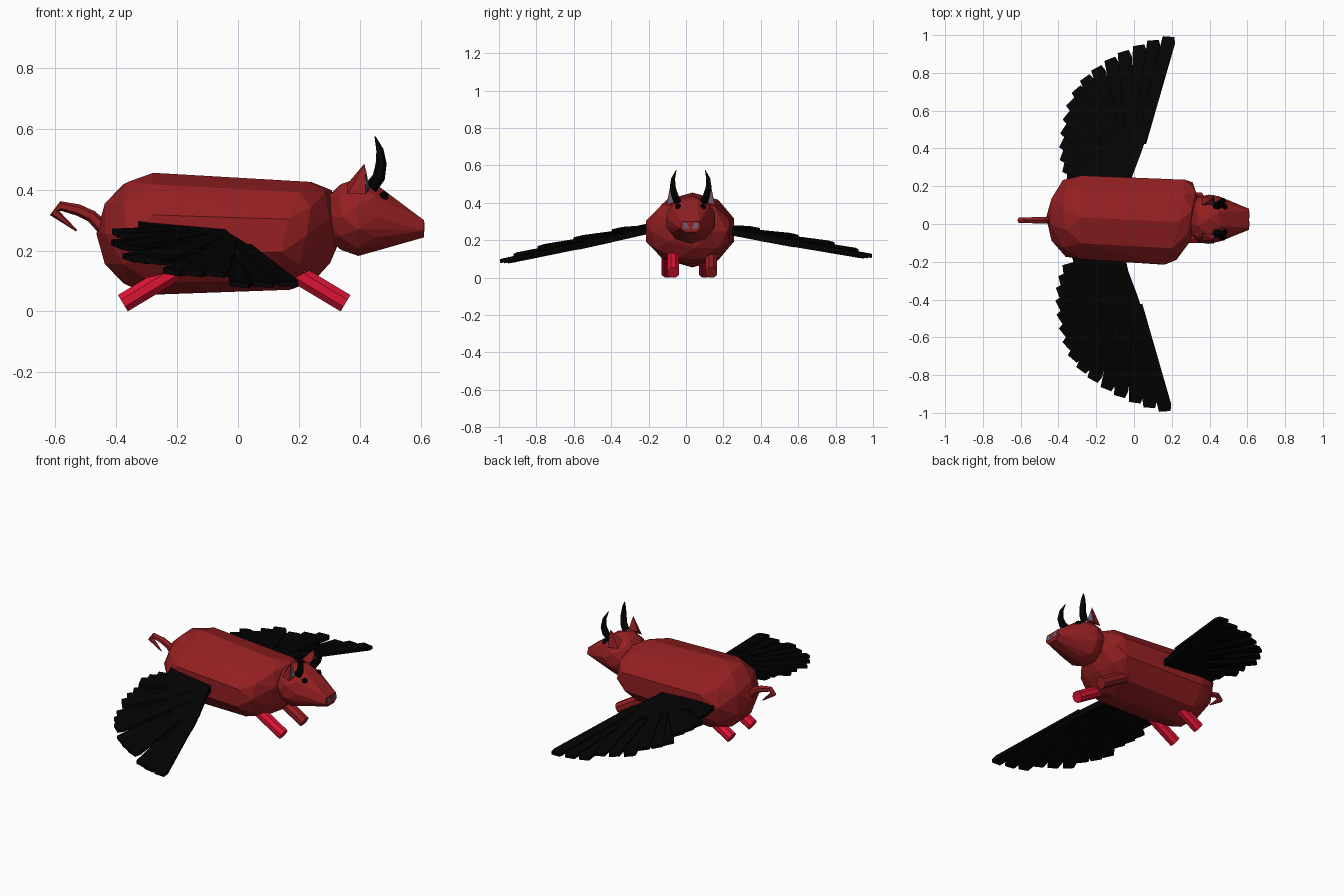
import bpy, bmesh, math
from mathutils import Vector
from mathutils.bvhtree import BVHTree

if "Cube" in bpy.data.objects:
    bpy.data.objects.remove(bpy.data.objects["Cube"])


def material(name, rgb):
    m = bpy.data.materials.new(name)
    m.diffuse_color = (*rgb, 1)
    m.use_nodes = True
    m.node_tree.nodes["Principled BSDF"].inputs["Base Color"].default_value = m.diffuse_color
    return m


RED = material("brown red", (0.3, 0.014, 0.016))
CRIMSON = material("crimson", (0.716, 0.007, 0.035))
BLACK = material("black", (0.001, 0.001, 0.001))
GREY = material("slate grey", (0.14, 0.13, 0.18))


def finish(bm, name, mat):
    bmesh.ops.recalc_face_normals(bm, faces=bm.faces)
    me = bpy.data.meshes.new(name)
    bm.to_mesh(me)
    bm.free()
    me.materials.append(mat)
    ob = bpy.data.objects.new(name, me)
    bpy.context.collection.objects.link(ob)
    return ob


def ball_points():
    """Unit icosphere vertices with the pole turned along x."""
    bm = bmesh.new()
    bmesh.ops.create_icosphere(bm, subdivisions=2, radius=1)
    pts = [Vector((v.co.z, v.co.x, v.co.y)) for v in bm.verts]
    bm.free()
    return pts


def hull(name, pts, mat):
    bm = bmesh.new()
    for p in pts:
        bm.verts.new(p)
    bmesh.ops.convex_hull(bm, input=bm.verts)
    bmesh.ops.delete(bm, geom=[v for v in bm.verts if not v.link_faces], context='VERTS')
    return finish(bm, name, mat)


def tube(name, path, radii, mat, sides=8):
    """Faceted tube along a path lying roughly in the xz plane."""
    bm = bmesh.new()
    path = [Vector(p) for p in path]
    side = Vector((0, 1, 0))
    rings = []
    for i, p in enumerate(path):
        d = path[min(i + 1, len(path) - 1)] - path[max(i - 1, 0)]
        up = d.cross(side).normalized()
        rings.append([bm.verts.new(p + radii[i] * (side * math.cos(a) + up * math.sin(a)))
                      for a in (math.tau * (k + .5) / sides for k in range(sides))])
    for a, b in zip(rings, rings[1:]):
        for k in range(sides):
            j = (k + 1) % sides
            bm.faces.new((a[k], a[j], b[j], b[k]))
    bm.faces.new(rings[0])
    bm.faces.new(rings[-1])
    return finish(bm, name, mat)


# Body: two half balls joined into one faceted barrel
ball = ball_points()
rear = [Vector((-.278 + .187 * p.x, .035 + .233 * p.y, .255 + .2 * p.z))
        for p in ball if p.x < .01]
fore = [Vector((.205 + .125 * p.x + .055 * p.y + .035 * p.z, .01 + .236 * p.y, .248 + .177 * p.z))
        for p in ball if p.x > -.01]
hull("body", rear + fore, RED)

# Head with tapering snout
CY = .025
skull = [Vector((.395 + .12 * p.x, CY + .137 * p.y, .31 + .128 * p.z)) for p in ball]
snout = [Vector((.61, CY + y, z)) for y, z in
         ((-.03, .243), (.03, .243), (.055, .265), (.045, .3), (-.045, .3), (-.055, .265))]
head = hull("head", skull + snout, RED)
tree = BVHTree.FromPolygons([v.co for v in head.data.vertices],
                            [tuple(p.vertices) for p in head.data.polygons])

for s, label in ((-1, "right"), (1, "left")):
    # Eye
    spot, normal, _, _ = tree.find_nearest(Vector((.48, CY + s * .068, .38)))
    bm = bmesh.new()
    bmesh.ops.create_icosphere(bm, subdivisions=1, radius=.018)
    bmesh.ops.translate(bm, verts=bm.verts, vec=spot)
    finish(bm, label + "_eye", BLACK)

    # Horn
    tube(label + "_horn",
         [(.435, CY + s * .07, .405), (.462, CY + s * .085, .44), (.47, CY + s * .096, .485),
          (.466, CY + s * .094, .53), (.45, CY + s * .078, .574)],
         [.022, .021, .018, .012, .002], BLACK, 6)

    # Ear with grey inner plate on its forward face
    a, b, c, d = (Vector((x, CY + s * y, z)) for x, y, z in
                  ((.36, .075, .42), (.43, .08, .4), (.36, .115, .385), (.42, .13, .385)))
    tip = Vector((.415, CY + s * .11, .485))
    hull(label + "_ear", [a, b, c, d, tip], RED)
    mid = (b + d + tip) / 3
    hull(label + "_inner_ear",
         [mid + (p - mid) * .7 + Vector((h, 0, 0)) for p in (b, d, tip) for h in (-.002, .003)],
         GREY)

    # Nostril
    hull(label + "_nostril",
         [Vector((x, CY + s * y, z)) for x in (.606, .612)
          for y, z in ((.008, .264), (.036, .262), (.042, .292), (.02, .294))], GREY)

# Legs
for name, y, d, mat in (("front_right_leg", -.068, 1, CRIMSON), ("front_left_leg", .135, 1, RED),
                        ("rear_right_leg", -.1, -1, CRIMSON), ("rear_left_leg", .1, -1, CRIMSON)):
    foot = .353 if d > 0 else -.378
    tube(name, [(foot - d * .18, y, .135), (foot, y, .027)], [.034, .034], mat)

# Tail
tube("tail", [(-.44, .02, .27), (-.48, .02, .312), (-.525, .02, .333), (-.582, .02, .346),
              (-.604, .02, .325), (-.53, .02, .265)],
     [.022, .02, .019, .016, .016, .003], RED, 6)

# Wings: an arm plate plus a fan of flat feathers
TIPS = [(.185, .977), (.105, .958), (.03, .932), (-.05, .9), (-.12, .862), (-.19, .815),
        (-.25, .765), (-.295, .705), (-.325, .64), (-.345, .57), (-.36, .5), (-.368, .43),
        (-.368, .365), (-.358, .305), (-.34, .25)]
ARM = [(-.31, .16), (-.03, .16), (-.01, .25), (.035, .37), (.08, .5), (.1, .58),
       (-.04, .53), (-.15, .44), (-.28, .3)]


def plate(bm, outline, s, lift, thick):
    drop = .2 if s < 0 else .165
    shift = -.02 if s < 0 else 0
    layers = []
    for h in (-thick / 2, thick / 2):
        layers.append([bm.verts.new((x + shift, s * y,
                                     .25 - drop * (y - .2) - .075 * x + lift + h))
                       for x, y in outline])
    low, high = layers
    bm.faces.new(low)
    bm.faces.new(high)
    for i in range(len(low)):
        j = (i + 1) % len(low)
        bm.faces.new((low[i], low[j], high[j], high[i]))


for s, label in ((-1, "right"), (1, "left")):
    bm = bmesh.new()
    plate(bm, ARM, s, 0, .036)
    for i, t in enumerate(TIPS):
        f = i / (len(TIPS) - 1)
        root = Vector((.035, .43)).lerp(Vector((-.18, .2)), f)
        tip = Vector(t)
        d = (tip - root).normalized()
        w = Vector((d.y, -d.x))            # towards the leading edge
        outline = [root - w * .03, root + w * .03, tip + w * .037 - d * .012,
                   tip + w * .024 + d * .02, tip - w * .036 + d * .008]
        plate(bm, outline, s, .011 * (1 - i % 3), .018)
    finish(bm, label + "_wing", BLACK)
